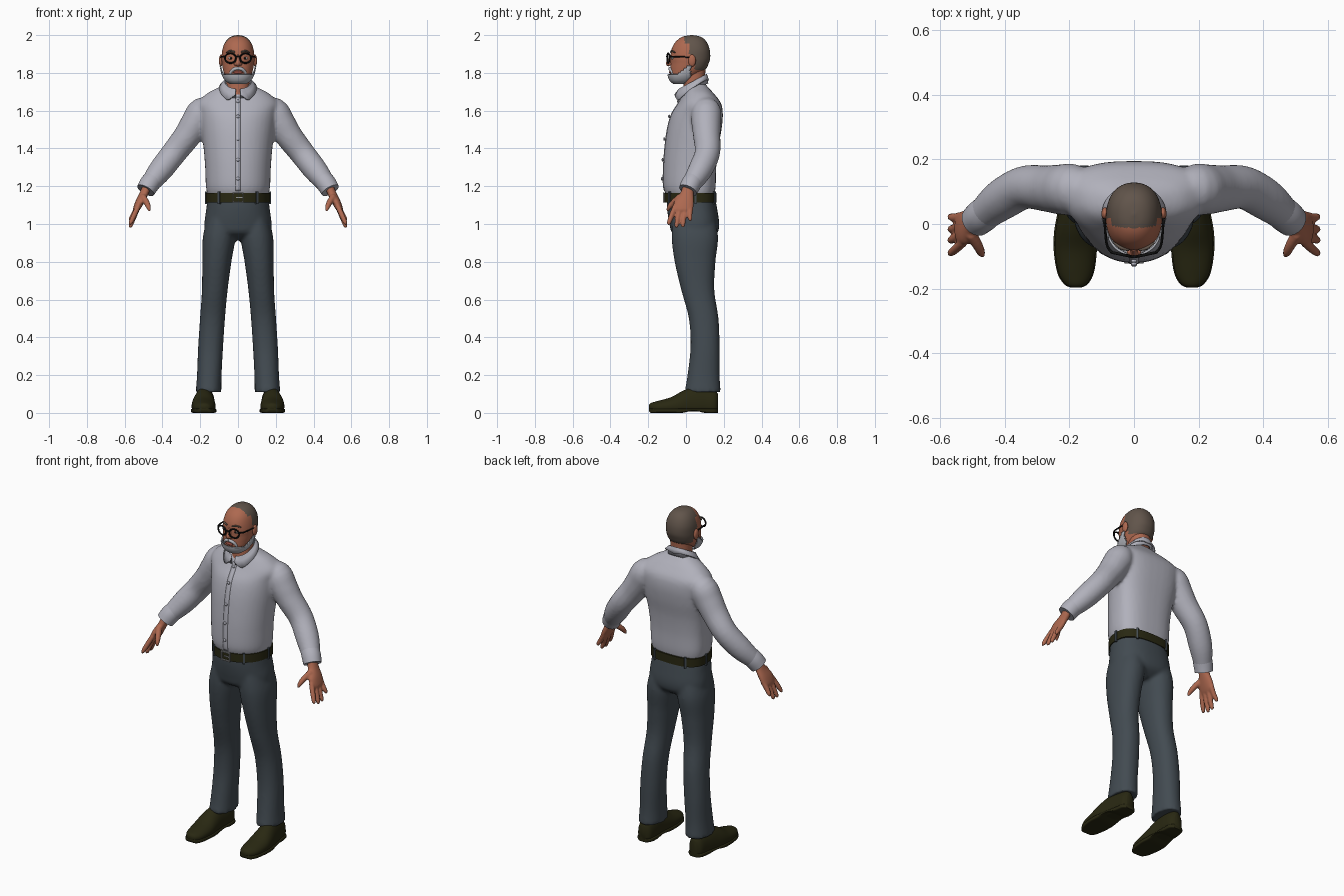
import bpy, bmesh, math
from mathutils import Vector, Matrix

cube = bpy.data.objects.get("Cube")
if cube:
    bpy.data.objects.remove(cube, do_unlink=True)


def material(name, *rgb):
    m = bpy.data.materials.new(name)
    m.use_nodes = True
    m.diffuse_color = (*rgb, 1)
    for node in m.node_tree.nodes:
        if node.type == 'BSDF_PRINCIPLED':
            node.inputs["Base Color"].default_value = (*rgb, 1)
            node.inputs["Roughness"].default_value = .7
    return m


SKIN = material("skin", .42, .14, .08)
SHIRT = material("shirt_cloth", .44, .44, .5)
TROUSER = material("trouser_cloth", .055, .07, .083)
LEATHER = material("dark_leather", .022, .021, .006)
HAIR = material("short_hair", .12, .09, .07)
BEARD = material("grey_beard", .45, .46, .5)
FRAME = material("black_frame", .006, .006, .006)
METAL = material("buckle_metal", .3, .3, .3)
LIPS = material("lips", .3, .07, .05)
EYE = material("eye_white", .6, .58, .55)


def spline(rows, steps):
    """Smooth interpolation through rows of numbers."""
    out = []
    for i in range(len(rows) - 1):
        a, b, c, d = (rows[max(i - 1, 0)], rows[i], rows[i + 1], rows[min(i + 2, len(rows) - 1)])
        for k in range(steps):
            t = k / steps
            out.append([q + .5 * t * (r - p + t * (2 * p - 5 * q + 4 * r - s + t * (3 * (q - r) + s - p)))
                        for p, q, r, s in zip(a, b, c, d)])
    return out + [list(rows[-1])]


def section(row, axis, n, a):
    """Point on an egg-shaped section; row = (station, centre x, widest, half width, low, high)."""
    t, cx, mid, rx, lo, hi = row
    c, s = math.cos(a), math.sin(a)
    e = 2 / (n[0] if s < 0 else n[1])
    x = cx + rx * math.copysign(abs(c) ** e, c)
    v = mid + (mid - lo if s < 0 else hi - mid) * math.copysign(abs(s) ** e, s)
    return (x, v, t) if axis == 'z' else (x, t, v)


def skin_rings(bm, rings, keep=None):
    loops = [[bm.verts.new(p) for p in r] for r in rings]
    for lo, hi in zip(loops, loops[1:]):
        for k in range(len(lo)):
            j = (k + 1) % len(lo)
            bm.faces.new((lo[k], lo[j], hi[j], hi[k]))
    bm.faces.new(loops[0])
    bm.faces.new(loops[-1])
    if keep:
        drop = [f for f in bm.faces if not keep(f.calc_center_median())]
        bmesh.ops.delete(bm, geom=drop, context='FACES')


def loft(bm, rows, axis='z', n=(2.2, 2.2), side=1, steps=5, sides=40, keep=None):
    rings = [[section(r, axis, n, math.tau * k / sides) for k in range(sides)] for r in spline(rows, steps)]
    skin_rings(bm, [[(side * x, y, z) for x, y, z in r] for r in rings], keep)


def tube(bm, pts, side=1, steps=4, sides=16):
    """Tapered tube through rows of (x, y, z, radius)."""
    rows = spline(pts, steps)
    p = [Vector((side * r[0], r[1], r[2])) for r in rows]
    along = (p[-1] - p[0]).normalized()
    ref = Vector((0, 1, 0)) if abs(along.y) < .8 else Vector((0, 0, 1))
    rings = []
    for i, r in enumerate(rows):
        t = (p[min(i + 1, len(p) - 1)] - p[max(i - 1, 0)]).normalized()
        u = t.cross(ref).normalized()
        w = t.cross(u)
        rings.append([p[i] + r[3] * (u * math.cos(b) + w * math.sin(b))
                      for b in (math.tau * k / sides for k in range(sides))])
    skin_rings(bm, rings)


def ball(bm, at, size):
    m = Matrix.Translation(at) @ Matrix.Diagonal((*size, 1))
    bmesh.ops.create_uvsphere(bm, u_segments=20, v_segments=12, radius=1, matrix=m)


def box(bm, at, size, turn=0):
    m = Matrix.Translation(at) @ Matrix.Rotation(turn, 4, 'Z') @ Matrix.Diagonal((*size, 1))
    bmesh.ops.create_cube(bm, size=1, matrix=m)


def finish(bm, name, mats, voxel=0, thick=0, paint=None):
    bmesh.ops.recalc_face_normals(bm, faces=bm.faces)
    if paint:
        for f in bm.faces:
            f.material_index = paint(f.calc_center_median())
    me = bpy.data.meshes.new(name)
    bm.to_mesh(me)
    bm.free()
    for m in mats:
        me.materials.append(m)
    me.shade_smooth()
    me.set_sharp_from_angle(angle=math.radians(45))
    ob = bpy.data.objects.new(name, me)
    bpy.context.collection.objects.link(ob)
    if voxel:
        r = ob.modifiers.new("blend", 'REMESH')
        r.mode, r.voxel_size, r.use_smooth_shade = 'VOXEL', voxel, True
        s = ob.modifiers.new("relax", 'SMOOTH')
        s.factor, s.iterations = .5, 4
    if thick:
        s = ob.modifiers.new("thickness", 'SOLIDIFY')
        s.thickness = thick
    return ob


BOTH = (1, -1)
BODY = (2.1, 2.7)

# Shirt: torso and sleeves blended together
torso = [(1.15, 0, .05, .16, -.105, .15), (1.2, 0, .05, .17, -.12, .157), (1.3, 0, .05, .174, -.12, .16),
         (1.4, 0, .06, .182, -.113, .17), (1.5, 0, .08, .195, -.1, .188), (1.58, 0, .09, .205, -.078, .195),
         (1.64, 0, .09, .215, -.042, .185), (1.69, 0, .075, .165, -.015, .148), (1.72, 0, .06, .11, .0, .12),
         (1.745, 0, .05, .06, .01, .1)]
sleeve = [(.12, .11, 1.61, .05), (.185, .108, 1.595, .078), (.225, .107, 1.535, .078), (.27, .11, 1.465, .072),
          (.34, .113, 1.375, .067), (.41, .075, 1.285, .064), (.465, .03, 1.215, .051), (.482, .015, 1.192, .046)]
bm = bmesh.new()
loft(bm, torso, n=BODY)
for s in BOTH:
    tube(bm, sleeve, s, sides=24)
finish(bm, "shirt", [SHIRT], voxel=.01)

# Cuffs, front strip and buttons
bm = bmesh.new()
for s in BOTH:
    tube(bm, [(.45, .042, 1.235, .052), (.47, .026, 1.21, .053), (.489, .01, 1.178, .05)], s, sides=28)
finish(bm, "cuffs", [SHIRT])
front = [r for r in spline(torso, 5) if 1.17 < r[0] < 1.68]
bm = bmesh.new()
edge = [[bm.verts.new((x, r[4] - .002, r[0])) for r in front] for x in (-.014, .014)]
for k in range(len(front) - 1):
    bm.faces.new((edge[0][k], edge[1][k], edge[1][k + 1], edge[0][k + 1]))
finish(bm, "button_strip", [SHIRT], thick=.008)
bm = bmesh.new()
for z in (1.24, 1.34, 1.45, 1.57, 1.65):
    y = min(front, key=lambda r: abs(r[0] - z))[4]
    ball(bm, (0, y - .006, z), (.009, .005, .009))
finish(bm, "buttons", [SHIRT])

# Folded collar, open at the throat
bm = bmesh.new()
rows = []
for k in range(49):
    a = .16 + (math.tau - .32) * k / 48
    c, s = math.cos(a), math.sin(a)
    lift = .07 * max(0, 1 - min(a, math.tau - a) / .6)
    top = Vector((.07 * s, .035 - .075 * c, 1.755 - .04 * c))
    low = Vector((.1 * s, .03 - .092 * c, 1.695 - .065 * c + .025 * abs(s) + lift))
    rows.append([bm.verts.new(p) for p in (top - Vector((0, 0, .05)), top, top.lerp(low, .4), low)])
for p, q in zip(rows, rows[1:]):
    for i in range(3):
        bm.faces.new((p[i], q[i], q[i + 1], p[i + 1]))
finish(bm, "collar", [SHIRT], thick=.008)

# Trousers: hips and legs blended together
hips = [(1.15, 0, .04, .16, -.1, .152), (1.08, 0, .05, .168, -.1, .165), (1, 0, .05, .178, -.088, .176),
        (.95, 0, .05, .165, -.07, .165), (.915, 0, .05, .08, .0, .12)]
leg = [(1.04, .09, .05, .07, -.07, .15), (.93, .1, .05, .086, -.076, .17), (.8, .112, .05, .077, -.06, .156),
       (.65, .123, .065, .068, -.025, .15), (.5, .135, .09, .066, .015, .172), (.35, .145, .1, .066, .024, .178),
       (.2, .152, .09, .065, .008, .178), (.11, .156, .09, .068, -.008, .184)]
bm = bmesh.new()
loft(bm, hips, n=(2.2, 2.4))
for s in BOTH:
    loft(bm, leg, side=s)
finish(bm, "trousers", [TROUSER], voxel=.01)

# Belt, loops and buckle
band = [(z, 0, .05, .169, -.115, .162) for z in (1.115, 1.165)]
bm = bmesh.new()
loft(bm, band, n=BODY, steps=1, sides=64)
finish(bm, "belt", [LEATHER])
bm = bmesh.new()
for deg in (-125, -55, 0, 180, 60, 120):
    x, y, z = section(band[0], 'z', BODY, math.radians(deg))
    box(bm, (x, y, 1.14), (.012, .012, .066), math.atan2(y - .05, x))
finish(bm, "belt_loops", [TROUSER])
bm = bmesh.new()
for s in BOTH:
    box(bm, (s * .027, -.118, 1.14), (.006, .01, .054))
    box(bm, (0, -.118, 1.14 + s * .024), (.054, .01, .006))
box(bm, (.008, -.119, 1.14), (.036, .006, .006))
finish(bm, "buckle", [METAL])

# Shoes with soles
shoe = [(-.197, .18, .03, .012, .02, .04), (-.186, .18, .03, .033, .01, .052), (-.15, .181, .03, .053, .008, .063),
        (-.08, .182, .035, .063, .008, .083), (-.02, .182, .04, .061, .008, .115), (.04, .178, .04, .054, .008, .138),
        (.1, .172, .045, .049, .008, .135), (.15, .17, .045, .042, .008, .12), (.17, .17, .045, .022, .012, .1)]
bm = bmesh.new()
for s in BOTH:
    loft(bm, shoe, 'y', (3.5, 2), s)
    loft(bm, [(y, cx, .012, rx + .004, .012 if abs(y - .02) < .03 or y < -.19 else 0, .024)
              for y, cx, m, rx, lo, hi in shoe], 'y', (5, 5), s)
finish(bm, "shoes", [LEATHER])

# Hands: palm, four fingers and a thumb
palm = [(1.21, .478, .015, .026, -.015, .042), (1.165, .496, .005, .025, -.03, .04),
        (1.12, .518, -.012, .025, -.062, .042), (1.08, .536, -.015, .02, -.065, .038),
        (1.065, .542, -.015, .012, -.055, .03)]
fingers = [(-.056, -.09, .995), (-.028, -.05, .98), (0, -.016, .982), (.026, .022, 1.015)]
for s, name in zip(BOTH, ("left_hand", "right_hand")):
    bm = bmesh.new()
    loft(bm, palm, side=s, sides=24)
    for y, tip, z in fingers:
        tube(bm, [(.528, y, 1.095, .014), (.552, (y + tip) / 2 - .004, (z + 1.09) / 2, .014),
                  (.568, tip, z + .012, .011), (.569, tip, z, .005)], s)
    tube(bm, [(.505, -.03, 1.145, .018), (.485, -.065, 1.115, .016), (.474, -.088, 1.09, .013),
              (.468, -.099, 1.068, .006)], s)
    finish(bm, name, [SKIN], voxel=.005)

# Head with cropped hair painted on, and neck
skull = [(2, 0, .03, .004, .026, .034), (1.994, 0, .03, .032, -.01, .07), (1.98, 0, .03, .054, -.038, .095),
         (1.955, 0, .03, .072, -.062, .114), (1.92, 0, .03, .083, -.078, .126), (1.88, 0, .02, .087, -.082, .128),
         (1.85, 0, .02, .085, -.082, .12), (1.82, 0, .01, .08, -.084, .105), (1.79, 0, -.01, .071, -.083, .07),
         (1.767, 0, -.02, .056, -.074, .03), (1.752, 0, -.03, .035, -.058, .0)]


def is_hair(p):
    line = -.012 + 1.2 * p.x ** 2 if p.z > 1.955 else .018 if p.z > 1.86 else .045
    return int(p.y > line and p.z > 1.815)


bm = bmesh.new()
loft(bm, skull, steps=8, sides=64)
finish(bm, "head", [SKIN, HAIR], paint=is_hair)
bm = bmesh.new()
loft(bm, [(1.84, 0, .04, .062, -.02, .105), (1.75, 0, .04, .06, -.012, .1), (1.66, 0, .05, .062, -.02, .11)])
finish(bm, "neck", [SKIN])


# Beard shell along the jaw, with moustache
def is_beard(p):
    top = 1.793 + .8 * max(0, p.y + .045)
    return p.y < .025 and p.z < top and p.z > 1.735 + .9 * max(0, p.y + .03)


bm = bmesh.new()
loft(bm, [(z - .004, 0, m, rx + .006, lo - .007, hi + .006) for z, cx, m, rx, lo, hi in skull[5:]],
     steps=12, sides=64, keep=is_beard)
finish(bm, "beard", [BEARD], thick=.007)
bm = bmesh.new()
for s in BOTH:
    tube(bm, [(0, -.085, 1.824, .008), (.02, -.083, 1.82, .009), (.036, -.074, 1.805, .008),
              (.042, -.068, 1.785, .006)], s)
finish(bm, "moustache", [BEARD])
bm = bmesh.new()
ball(bm, (0, -.083, 1.803), (.024, .007, .008))
finish(bm, "mouth", [LIPS])

# Nose, ears, eyes and brows
bm = bmesh.new()
tube(bm, [(0, -.076, 1.895, .008), (0, -.085, 1.87, .011), (0, -.094, 1.85, .013), (0, -.088, 1.838, .008)])
for s in BOTH:
    ball(bm, (s * .013, -.085, 1.846), (.01, .012, .008))
finish(bm, "nose", [SKIN], voxel=.003)
bm = bmesh.new()
for s in BOTH:
    ball(bm, (s * .09, .032, 1.865), (.011, .02, .032))
finish(bm, "ears", [SKIN])
for name, mat, y, size in (("eyes", EYE, -.07, (.014, .008, .007)), ("pupils", FRAME, -.077, (.006, .003, .006))):
    bm = bmesh.new()
    for s in BOTH:
        ball(bm, (s * .037, y, 1.878), size)
    finish(bm, name, [mat])
bm = bmesh.new()
for s in BOTH:
    tube(bm, [(.016, -.08, 1.91, .004), (.04, -.074, 1.916, .005), (.062, -.058, 1.908, .003)], s)
finish(bm, "brows", [HAIR])

# Spectacles: two round rims, bridge and arms
bm = bmesh.new()
for s in BOTH:
    tube(bm, [(.04 + .029 * math.cos(a), -.094 + .006 * math.cos(a), 1.878 + .026 * math.sin(a), .0045)
              for a in (math.tau * k / 32 for k in range(33))], s, steps=1, sides=8)
    tube(bm, [(.068, -.088, 1.887, .005), (.085, -.06, 1.886, .004), (.092, .03, 1.883, .004)], s, sides=8)
tube(bm, [(-.014, -.1, 1.884, .004), (0, -.102, 1.887, .004), (.014, -.1, 1.884, .004)], sides=8)
finish(bm, "spectacles", [FRAME])
